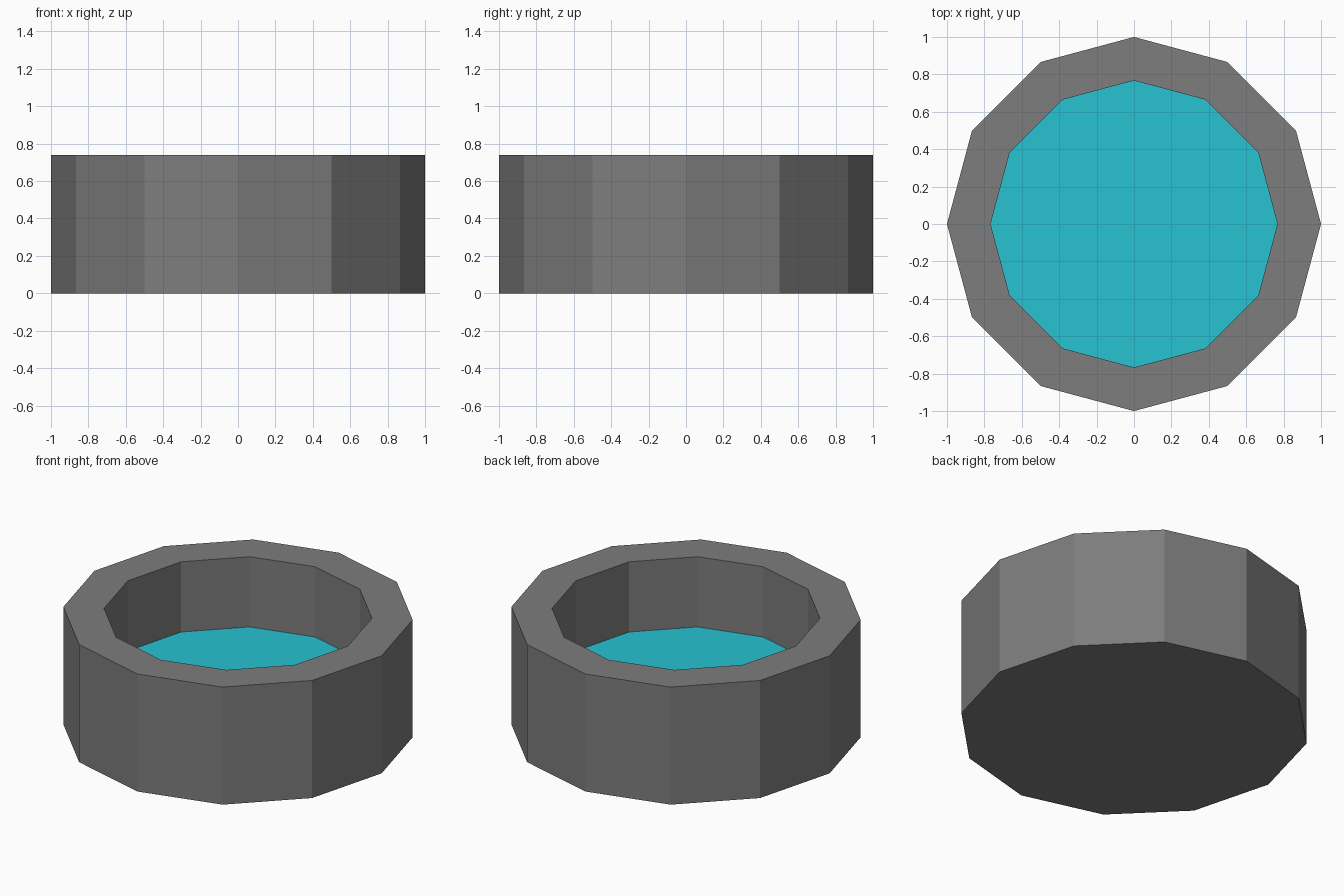
import bpy
import bmesh
from math import cos, sin, tau

if "Cube" in bpy.data.objects:
    bpy.data.objects.remove(bpy.data.objects["Cube"])

SIDES = 12
OUTER, INNER = 1.0, 0.767
HEIGHT, WATER_Z = 0.74, 0.298


def ring(bm, radius, z):
    return [bm.verts.new((radius * cos(tau * i / SIDES), radius * sin(tau * i / SIDES), z))
            for i in range(SIDES)]


def make_object(name, bm, color):
    mesh = bpy.data.meshes.new(name)
    bm.to_mesh(mesh)
    bm.free()
    material = bpy.data.materials.new(name + "_color")
    material.diffuse_color = (*color, 1)
    material.use_nodes = True
    material.node_tree.nodes["Principled BSDF"].inputs["Base Color"].default_value = material.diffuse_color
    mesh.materials.append(material)
    obj = bpy.data.objects.new(name, mesh)
    bpy.context.collection.objects.link(obj)


# Stone basin: outer wall, flat rim and inner wall down to the water line
bm = bmesh.new()
profile = [(OUTER, 0), (OUTER, HEIGHT), (INNER, HEIGHT), (INNER, WATER_Z)]
rings = [ring(bm, r, z) for r, z in profile]
for low, high in zip(rings, rings[1:]):
    for i in range(SIDES):
        j = (i + 1) % SIDES
        bm.faces.new((low[i], low[j], high[j], high[i]))
bm.faces.new(rings[0][::-1])  # closed underside
make_object("basin", bm, (0.205, 0.205, 0.205))

# Water surface filling the opening
bm = bmesh.new()
bm.faces.new(ring(bm, INNER, WATER_Z))
make_object("water", bm, (0.02, 0.54, 0.64))
